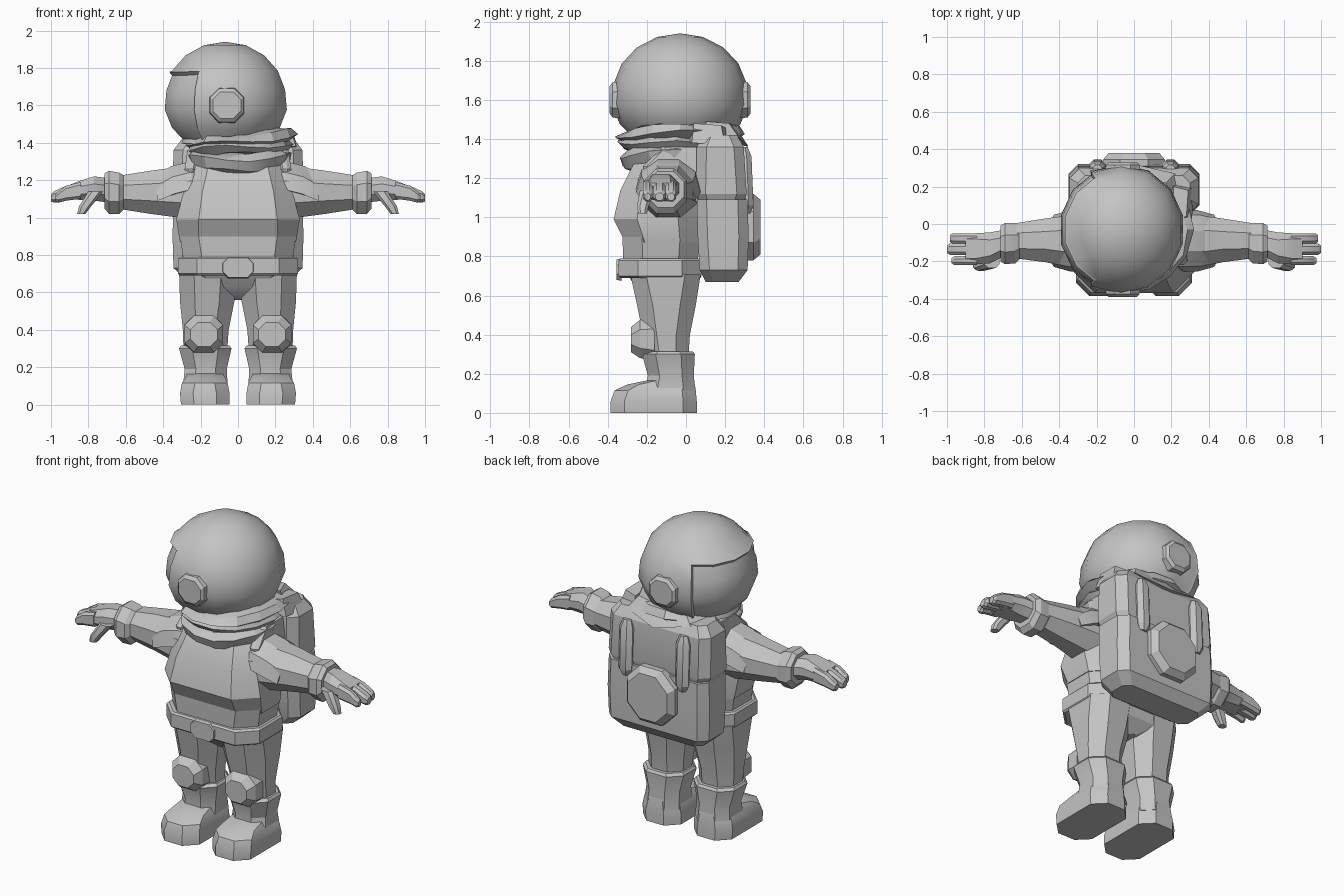
import bpy, bmesh, math
from mathutils import Matrix, Vector

grey = bpy.data.materials.new("suit grey")
grey.diffuse_color = (0.55, 0.55, 0.55, 1)


def finish(name, bm, mirror=False, angle=25):
    bmesh.ops.recalc_face_normals(bm, faces=bm.faces)
    me = bpy.data.meshes.new(name)
    bm.to_mesh(me)
    bm.free()
    me.materials.append(grey)
    ob = bpy.data.objects.new(name, me)
    bpy.context.collection.objects.link(ob)
    bpy.ops.object.select_all(action='DESELECT')
    ob.select_set(True)
    bpy.context.view_layer.objects.active = ob
    bpy.ops.object.shade_smooth_by_angle(angle=math.radians(angle))
    if mirror:
        ob.modifiers.new("Mirror", 'MIRROR').use_mirror_merge = False
    return ob


def skin(name, rings, mirror=False, angle=25):
    """Bridge equal-length point rings and cap both ends."""
    bm = bmesh.new()
    loops = [[bm.verts.new(p) for p in r] for r in rings]
    n = len(loops[0])
    for a, b in zip(loops, loops[1:]):
        for i in range(n):
            j = (i + 1) % n
            bm.faces.new((a[i], a[j], b[j], b[i]))
    bm.faces.new(loops[0][::-1])
    bm.faces.new(loops[-1])
    return finish(name, bm, mirror, angle)


def loft(name, axis, sections, mirror=False):
    """Chamfered sections (w, u0, u1, v0, v1, chamfer) along an axis.
    z: u=x v=y   x: u=y v=z   y: u=x v=z"""
    rings = []
    for w, u0, u1, v0, v1, c in sections:
        d = c
        pts = [(u0 + c, v0), (u1 - c, v0), (u1, v0 + d), (u1, v1 - d),
               (u1 - c, v1), (u0 + c, v1), (u0, v1 - d), (u0, v0 + d)]
        rings.append([{'z': (u, v, w), 'x': (w, u, v), 'y': (u, w, v)}[axis] for u, v in pts])
    return skin(name, rings, mirror)


def band(name, cx, cy, layers, tilt=(0, 0), fold=0.012, n=14):
    """Elliptical cloth band with wavy edges; layers are (z, rx, ry)."""
    rings = []
    for k, (z, rx, ry) in enumerate(layers):
        ring = []
        for i in range(n):
            a = math.tau * i / n
            c, s = math.cos(a), math.sin(a)
            wave = fold * math.sin(3 * a + k * 1.3)
            ring.append((cx + (rx + wave) * c, cy + (ry + wave) * s,
                         z + tilt[0] * c + tilt[1] * s + wave))
        rings.append(ring)
    return skin(name, rings)


# Torso, waist and belt
loft("chest", 'z', [(0.87, -.31, .31, -.31, .07, .10), (0.99, -.33, .33, -.37, .08, .12),
                    (1.14, -.29, .29, -.335, .08, .10), (1.27, -.25, .25, -.27, .08, .09),
                    (1.36, -.20, .20, -.20, .08, .08)])
loft("waist", 'z', [(0.76, -.29, .29, -.32, .06, .10), (0.90, -.31, .31, -.325, .07, .10)])
loft("belt", 'z', [(0.69, -.31, .31, -.335, .075, .10), (0.70, -.32, .32, -.345, .08, .10),
                   (0.78, -.32, .32, -.345, .08, .10), (0.79, -.31, .31, -.335, .075, .10)])
loft("buckle", 'y', [(-.33, -.085, .085, .675, .79, .03), (-.355, -.08, .08, .68, .785, .03)])
loft("hips", 'z', [(0.56, -.03, .03, -.16, .0, .02), (0.63, -.17, .17, -.25, .06, .05),
                   (0.71, -.30, .30, -.30, .07, .09)])

# Legs, boots and knee pads
loft("leg", 'z', [(0.25, .06, .29, -.19, .01, .06), (0.40, .05, .295, -.22, .02, .07),
                  (0.55, .02, .31, -.25, .05, .08), (0.71, .01, .315, -.285, .075, .08)], True)
loft("foot", 'z', [(0.0, .045, .305, -.385, .055, .07), (0.06, .045, .31, -.385, .055, .07),
                   (0.115, .055, .30, -.365, .05, .07), (0.145, .07, .28, -.30, .045, .06),
                   (0.17, .08, .27, -.18, .04, .05)], True)
loft("boot_shaft", 'z', [(0.09, .055, .295, -.21, .05, .06), (0.19, .06, .285, -.195, .04, .06),
                         (0.30, .035, .315, -.225, .045, .07), (0.315, .045, .305, -.21, .035, .07)], True)
loft("knee_pad", 'y', [(-.16, .08, .285, .27, .48, .05), (-.235, .08, .285, .28, .475, .05),
                       (-.28, .11, .255, .31, .44, .04)], True)

# Arms, shoulder pads and cuffs
loft("arm", 'x', [(0.20, -.25, .06, .98, 1.29, .09), (0.32, -.235, .05, 1.0, 1.27, .08),
                  (0.47, -.205, .03, 1.02, 1.25, .07), (0.66, -.18, .0, 1.05, 1.22, .05)], True)


def shoulder_pad():
    rings = []
    for x, z, r in ((.17, .05, .13), (.24, .045, .165), (.34, .02, .165), (.43, -.02, .14)):
        outer = [(x + .02 * math.sin(t), -.09 + r * math.cos(t), 1.12 + z + r * .86 * math.sin(t))
                 for t in (math.radians(-5 + 38 * k) for k in range(6))]
        inner = [(x - .01, -.09 + (p[1] + .09) * .8, 1.12 + (p[2] - 1.12) * .8) for p in outer[::-1]]
        rings.append(outer + inner)
    skin("shoulder_pad", rings, True)


shoulder_pad()
loft("cuff", 'x', [(0.61, -.185, .0, 1.045, 1.225, .055), (0.635, -.21, .005, 1.02, 1.24, .065),
                   (0.69, -.215, .005, 1.02, 1.25, .065), (0.715, -.20, -.01, 1.05, 1.235, .055)], True)

# Hands: palm, fingers and thumb
loft("palm", 'x', [(0.69, -.17, -.03, 1.08, 1.21, .04), (0.77, -.21, -.045, 1.09, 1.22, .04),
                   (0.85, -.215, -.05, 1.095, 1.195, .03), (0.90, -.21, -.055, 1.10, 1.175, .025)], True)
for nm, y0, y1, tip in (("little_finger", -.105, -.05, .985), ("middle_finger", -.165, -.105, 1.0),
                        ("index_finger", -.22, -.172, .975)):
    loft(nm, 'x', [(0.84, y0, y1, 1.10, 1.19, .015), (0.92, y0, y1, 1.09, 1.17, .015),
                   (tip - .015, y0, y1, 1.08, 1.14, .015),
                   (tip, y0 + .01, y1 - .01, 1.085, 1.125, .012)], True)
loft("thumb", 'z', [(1.02, .815, .86, -.245, -.20, .012), (1.06, .785, .85, -.25, -.19, .015),
                    (1.14, .72, .80, -.235, -.16, .02)], True)

# Backpack: main body in bulging tiers, rear disc and two bottles
loft("backpack_lower", 'z', [(0.67, -.28, .28, .10, .27, .04), (0.73, -.345, .345, .07, .315, .05),
                             (0.90, -.35, .35, .06, .32, .05), (1.09, -.345, .345, .055, .315, .05)])
loft("backpack_upper", 'z', [(1.09, -.335, .335, .06, .30, .05), (1.12, -.35, .35, .05, .31, .05),
                             (1.36, -.345, .345, .055, .295, .05), (1.42, -.30, .30, .09, .26, .04)])
loft("pack_disc", 'y', [(.29, -.165, .165, .78, 1.12, .09), (.345, -.165, .165, .78, 1.12, .09),
                        (.38, -.135, .135, .81, 1.09, .08)])
loft("pack_bottle", 'z', [(1.02, .17, .22, .29, .33, .015), (1.06, .15, .24, .28, .345, .025),
                          (1.31, .15, .24, .27, .335, .025), (1.36, .17, .22, .27, .315, .015)], True)
loft("pack_strap", 'z', [(1.08, .24, .30, -.20, .08, .02), (1.26, .22, .285, -.22, .08, .02),
                         (1.36, .20, .27, -.12, .10, .02)], True)

# Scarf: overlapping cloth bands round the neck and a drape over the pack
band("scarf_lower", 0, -.06, [(1.25, .22, .20), (1.28, .265, .26), (1.34, .28, .29), (1.37, .24, .25)], (0, .03))
band("scarf_middle", 0, -.05, [(1.33, .25, .26), (1.37, .285, .30), (1.41, .25, .28)], (.01, -.01))
band("scarf_upper", .01, -.03, [(1.38, .25, .27), (1.415, .30, .335), (1.45, .27, .30), (1.46, .2, .22)], (.02, .01))
skin("scarf_drape", [[(-.26, .12, 1.40), (.26, .12, 1.40), (.22, .27, 1.41), (0, .32, 1.36), (-.22, .27, 1.41)],
                     [(-.20, .10, 1.46), (.22, .10, 1.49), (.17, .22, 1.48), (0, .25, 1.47), (-.15, .22, 1.46)]])
skin("scarf_knot", [[(.19, .0, 1.38), (.31, .03, 1.38), (.32, .20, 1.37), (.20, .22, 1.37)],
                    [(.21, .02, 1.47), (.28, .04, 1.48), (.29, .18, 1.47), (.21, .2, 1.46)]])

# Helmet: faceted sphere turned to face sideways, with a recessed visor
C, R = Vector((-.07, -.03, 1.63)), Vector((.335, .345, .31))
bm = bmesh.new()
bmesh.ops.create_uvsphere(bm, u_segments=14, v_segments=9, radius=1)
for v in bm.verts:
    v.co.z = max(v.co.z, -.76)
    if v.co.z < 0:
        v.co.x *= 1.03
        v.co.y *= 1.03
bmesh.ops.remove_doubles(bm, verts=bm.verts, dist=.001)
bmesh.ops.transform(bm, verts=bm.verts, matrix=Matrix.Translation(C) @ Matrix.Diagonal(R.to_4d()))
bmesh.ops.recalc_face_normals(bm, faces=bm.faces)


def is_visor(f):
    p = f.calc_center_median() - C
    return p.x < -.13 and -.2 < p.z < .17


visor = [f for f in bm.faces if is_visor(f)]
bmesh.ops.inset_region(bm, faces=visor, thickness=.012, depth=.012)
bmesh.ops.inset_region(bm, faces=visor, thickness=.012, depth=-.022)
finish("helmet", bm, angle=32)

# Ear discs on both sides of the helmet
for nm, s in (("ear_disc_front", -1), ("ear_disc_back", 1)):
    y = C.y + s * .30
    loft(nm, 'y', [(y, -.155, .035, 1.505, 1.695, .05), (y + s * .045, -.15, .03, 1.51, 1.69, .05),
                   (y + s * .06, -.135, .015, 1.53, 1.67, .04)])
